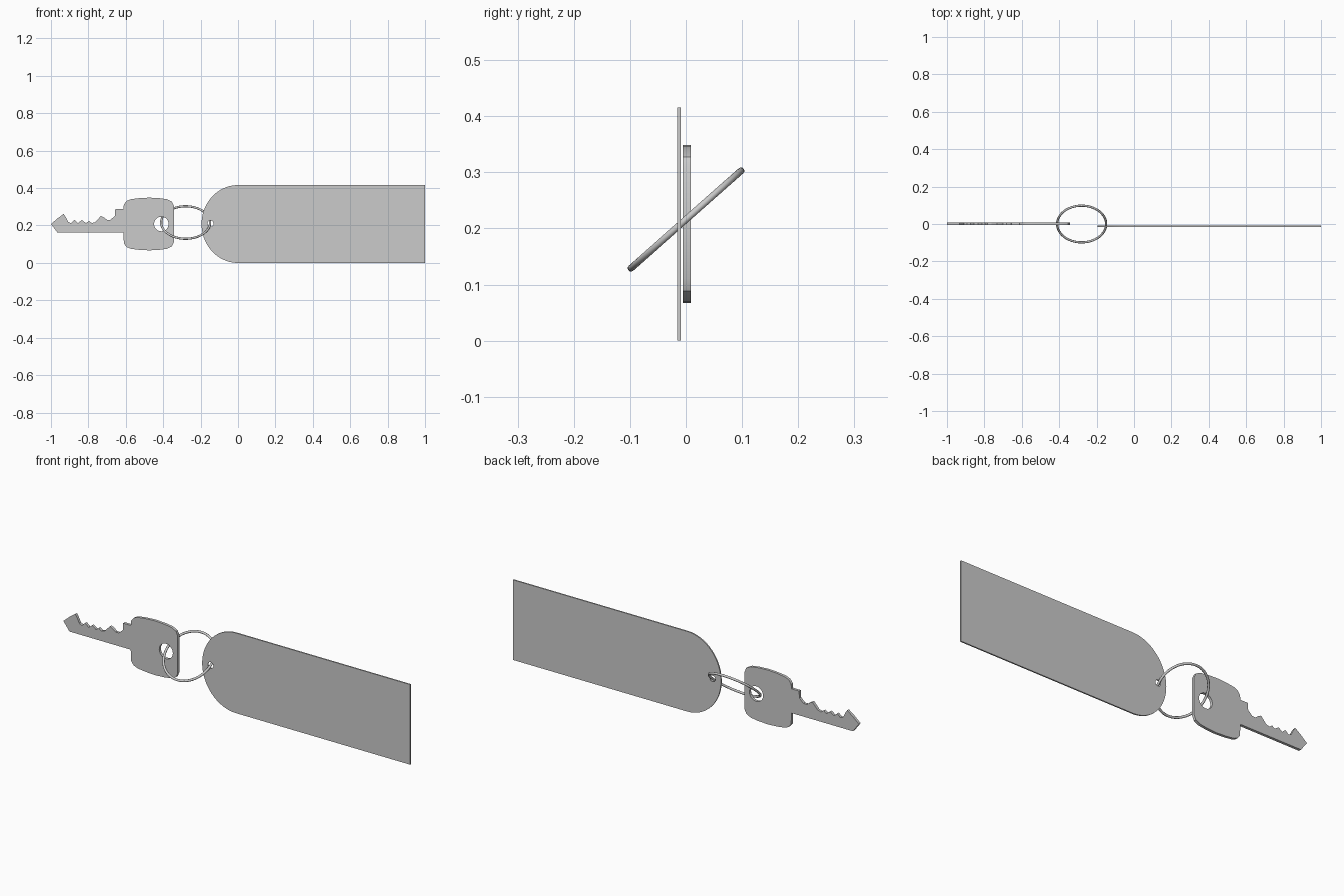
import bpy, bmesh, math
from math import pi, sin, cos

if "Cube" in bpy.data.objects:
    bpy.data.objects.remove(bpy.data.objects["Cube"])


def arc(cx, cz, rx, rz, a0, a1, n):
    return [(cx + rx * cos(a0 + (a1 - a0) * i / n),
             cz + rz * sin(a0 + (a1 - a0) * i / n)) for i in range(n + 1)]


def circle(cx, cz, r, n=32):
    return arc(cx, cz, r, r, 0, 2 * pi, n)[:-1]


def plate(name, loops, y, thickness):
    """Flat upright plate in the xz plane; the loops after the first are holes."""
    cu = bpy.data.curves.new(name, 'CURVE')
    cu.dimensions = '2D'
    cu.fill_mode = 'BOTH'
    cu.extrude = thickness / 2
    for pts in loops:
        s = cu.splines.new('POLY')
        s.points.add(len(pts) - 1)
        for p, (x, z) in zip(s.points, pts):
            p.co = (x, z, 0, 1)
        s.use_cyclic_u = True
    ob = bpy.data.objects.new(name, cu)
    bpy.context.collection.objects.link(ob)
    ob.location.y = y
    ob.rotation_euler.x = pi / 2
    bpy.ops.object.select_all(action='DESELECT')
    ob.select_set(True)
    bpy.context.view_layer.objects.active = ob
    bpy.ops.object.convert(target='MESH')
    ob = bpy.context.object
    bm = bmesh.new()
    bm.from_mesh(ob.data)
    bmesh.ops.remove_doubles(bm, verts=bm.verts, dist=1e-5)
    bmesh.ops.recalc_face_normals(bm, faces=bm.faces)
    bm.to_mesh(ob.data)
    bm.free()
    bpy.ops.object.shade_smooth_by_angle(angle=math.radians(30))
    return ob


# Tag with a rounded end and a small ring hole
tag = [(1.0, 0.0), (1.0, 0.416)] + arc(0, 0.208, 0.195, 0.208, pi / 2, 1.5 * pi, 40)
plate("tag", [tag, circle(-0.147, 0.21, 0.016, 24)], -0.012, 0.007)

# Key: toothed blade, then the bow with bulged top and bottom edges
teeth = [(-0.965, 0.162), (-1.0, 0.208), (-0.965, 0.238), (-0.932, 0.262),
         (-0.922, 0.247), (-0.908, 0.219), (-0.893, 0.213), (-0.875, 0.230),
         (-0.855, 0.213), (-0.835, 0.229), (-0.812, 0.213), (-0.797, 0.225),
         (-0.782, 0.213), (-0.763, 0.218), (-0.733, 0.251), (-0.718, 0.244),
         (-0.700, 0.230), (-0.682, 0.230), (-0.658, 0.252), (-0.656, 0.288),
         (-0.613, 0.288)]
bow_half = [(-0.610, 0.105), (-0.596, 0.123), (-0.575, 0.132), (-0.53, 0.138),
            (-0.475, 0.141), (-0.42, 0.138), (-0.378, 0.132), (-0.353, 0.119),
            (-0.343, 0.097)]
mid = 0.208
bow = ([(x, mid + h) for x, h in bow_half] +
       [(x, mid - h) for x, h in reversed(bow_half)])
plate("key", [teeth + bow + [(-0.613, 0.162)], circle(-0.410, 0.208, 0.039)], 0.002, 0.014)

# Ring linking the key and the tag
bpy.ops.mesh.primitive_torus_add(major_radius=0.131, minor_radius=0.006,
                                 major_segments=64, minor_segments=12,
                                 location=(-0.28, 0, 0.216),
                                 rotation=(math.radians(41.5), 0, 0))
bpy.context.object.name = "key_ring"
bpy.ops.object.shade_smooth()
